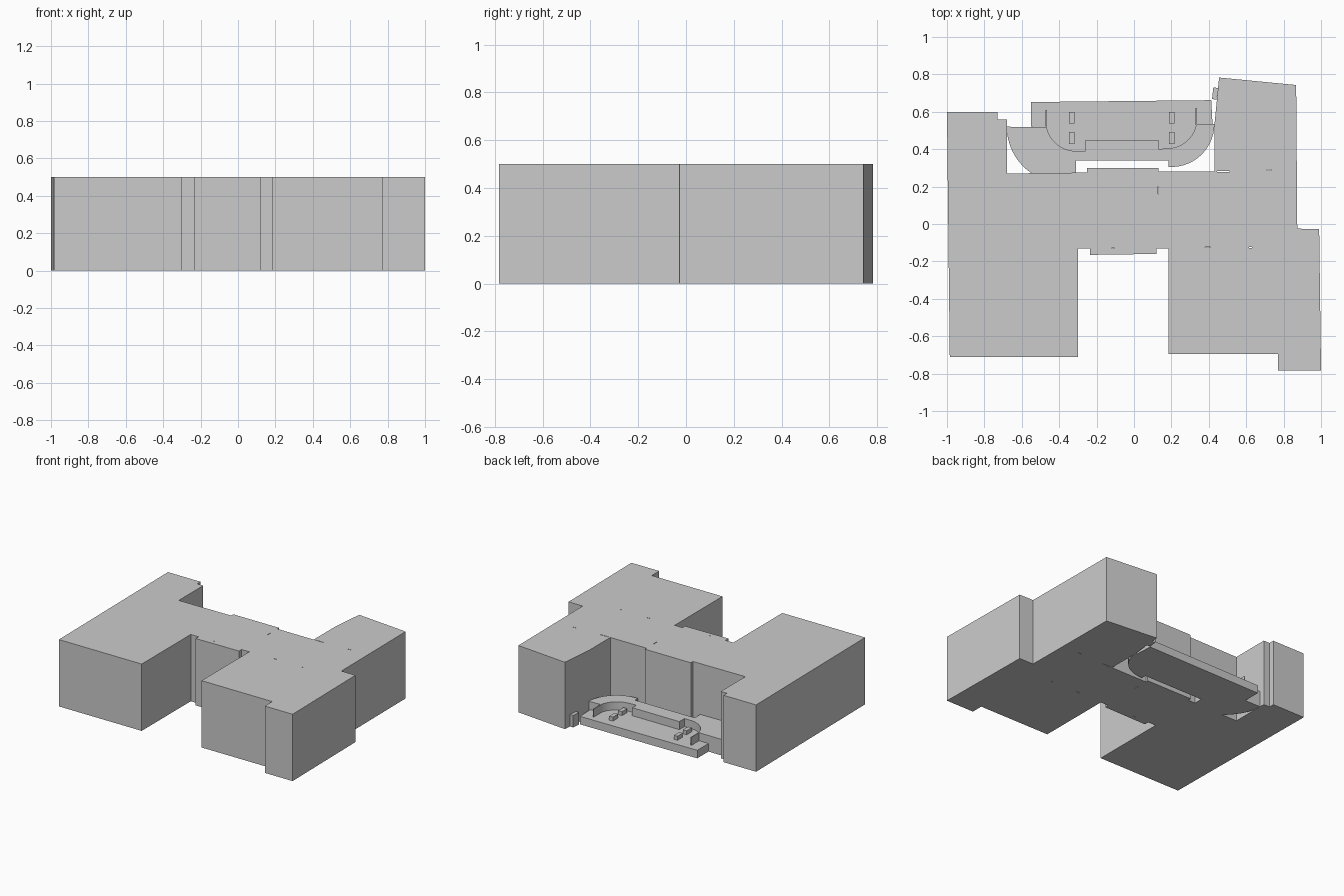
import bpy, bmesh
from math import cos, sin, radians


def prism(name, loops, z0, z1):
    """Extrude an outline (first loop) with optional holes from z0 to z1."""
    bm = bmesh.new()
    edges = []
    for loop in loops:
        vs = [bm.verts.new((x, y, z0)) for x, y in loop]
        edges += [bm.edges.new((vs[i - 1], vs[i])) for i in range(len(vs))]
    bmesh.ops.triangle_fill(bm, edges=edges, use_beauty=True, normal=(0, 0, 1))
    ext = bmesh.ops.extrude_face_region(bm, geom=bm.faces[:], use_keep_orig=True)
    top = [g for g in ext["geom"] if isinstance(g, bmesh.types.BMVert)]
    bmesh.ops.translate(bm, verts=top, vec=(0, 0, z1 - z0))
    bmesh.ops.recalc_face_normals(bm, faces=bm.faces[:])
    me = bpy.data.meshes.new(name)
    bm.to_mesh(me)
    bm.free()
    ob = bpy.data.objects.new(name, me)
    bpy.context.collection.objects.link(ob)
    return ob


def rect(x0, y0, x1, y1):
    return [(x0, y0), (x1, y0), (x1, y1), (x0, y1)]


def arc(cx, cy, r, a0, a1, n=14):
    return [(cx + r * cos(radians(a0 + (a1 - a0) * i / n)),
             cy + r * sin(radians(a0 + (a1 - a0) * i / n))) for i in range(n + 1)]


# Main building block, with narrow slots through the roof
outline = [(-1, 0.6), (-0.73, 0.6), (-0.73, 0.56), (-0.68, 0.56), (-0.68, 0.27),
           (-0.25, 0.275), (-0.25, 0.3), (0.13, 0.3), (0.13, 0.28), (0.43, 0.28),
           (0.43, 0.53), (0.455, 0.783), (0.867, 0.743), (0.873, -0.025),
           (0.99, -0.027), (1, -0.783), (0.77, -0.783), (0.77, -0.695),
           (0.185, -0.695), (0.185, -0.13), (0.12, -0.13), (0.12, -0.16),
           (-0.235, -0.165), (-0.235, -0.13), (-0.3, -0.13), (-0.3, -0.71),
           (-0.985, -0.71)]
slots = [rect(0.128, 0.16, 0.132, 0.2), rect(0.445, 0.279, 0.51, 0.283),
         rect(0.71, 0.287, 0.735, 0.291), rect(-0.12, -0.132, -0.105, -0.128),
         rect(0.38, -0.126, 0.41, -0.122), rect(0.615, -0.128, 0.63, -0.124)]
prism("main_building", [outline] + slots, 0, 0.5)

# Stepped edge shared by the low terrace and the raised walk
inner = (arc(-0.31, 0.55, 0.16, 191, 270) + [(-0.26, 0.39), (-0.26, 0.45), (0.13, 0.45), (0.13, 0.4)]
         + arc(0.18, 0.56, 0.155, -90, -11))

# Low terrace slab
prism("terrace_slab", [[(-0.55, 0.652), (-0.55, 0.52)] + inner
                       + [(0.42, 0.53), (0.413, 0.662)]], 0, 0.06)

# Raised walk curving around the terrace
outer = (arc(-0.38, 0.52, 0.3, 180, 236.4) + [(-0.31, 0.27), (-0.31, 0.34), (0.185, 0.34)]
         + arc(0.2, 0.535, 0.23, -94, 0))
prism("raised_walk", [outer + inner[::-1]], 0, 0.12)

# Thin walls continuing the walk's inner edge
prism("left_parapet", [rect(-0.472, 0.52, -0.465, 0.61)], 0.06, 0.12)
prism("right_parapet", [rect(0.33, 0.53, 0.337, 0.62)], 0.06, 0.12)

# Benches on the terrace
for i, x in enumerate((-0.333, 0.202)):
    for j, y in enumerate((0.567, 0.46)):
        prism(f"bench_{i}{j}", [rect(x - 0.015, y - 0.031, x + 0.015, y + 0.031)], 0.06, 0.09)

# Small plinth beside the right wing
prism("plinth", [[(0.417, 0.668), (0.443, 0.665), (0.45, 0.727), (0.424, 0.73)]], 0, 0.09)
